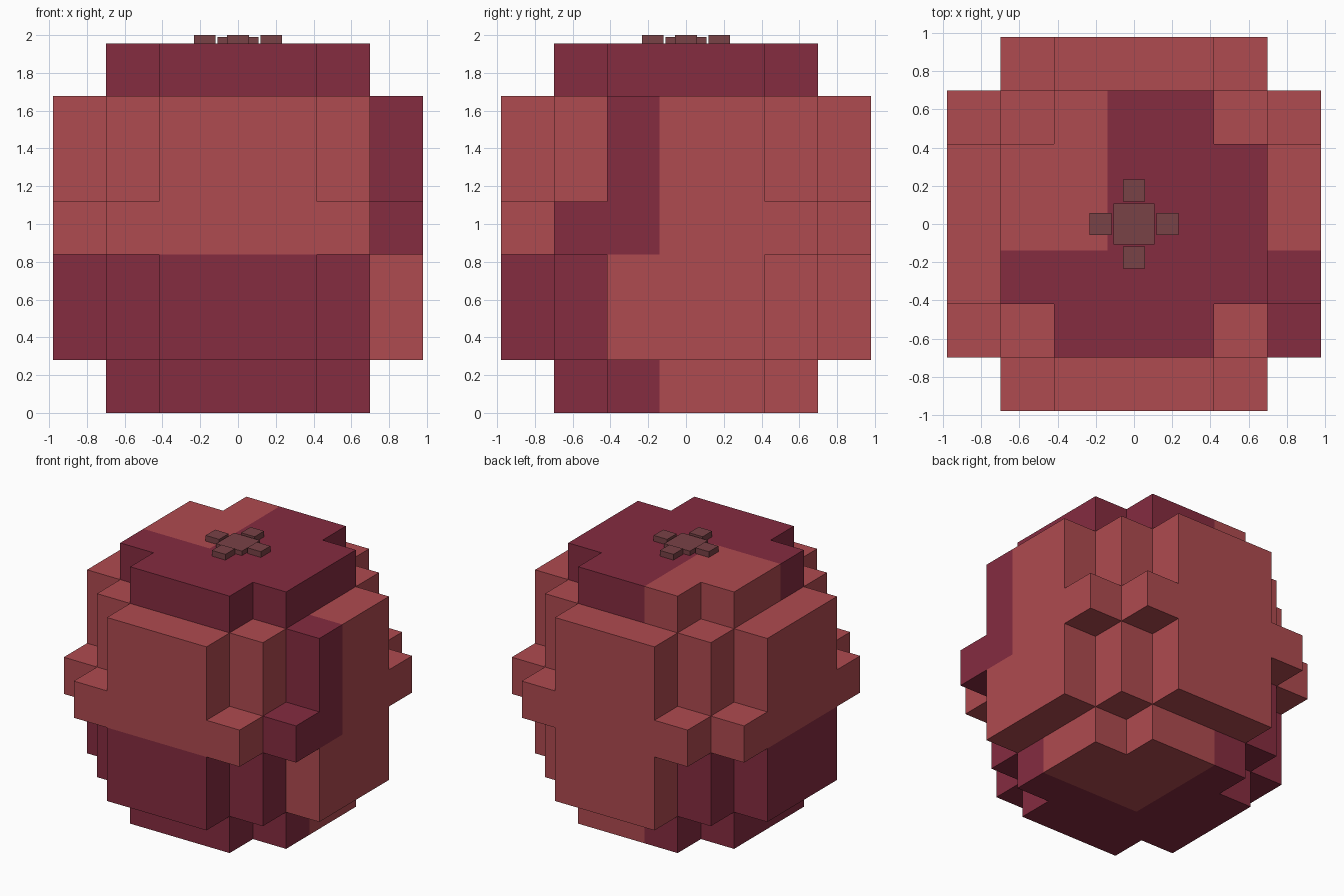
import bpy, bmesh, math
from mathutils import Vector

if "Cube" in bpy.data.objects:
    bpy.data.objects.remove(bpy.data.objects["Cube"])

V = 0.2795          # size of one block
TOP = 7 * V         # top of the blocky body


def material(name, rgb):
    m = bpy.data.materials.new(name)
    m.diffuse_color = (*rgb, 1)
    m.use_nodes = True
    m.node_tree.nodes["Principled BSDF"].inputs["Base Color"].default_value = m.diffuse_color
    return m


light_red = material("light_red", (0.43, 0.069, 0.08))
dark_red = material("dark_red", (0.235, 0.025, 0.051))
brown = material("brown", (0.19, 0.054, 0.061))


def filled(i, j, k):
    """Rounded block shape: each layer is a square with trimmed corners."""
    a, b, k = abs(i), abs(j), abs(k)
    if k > 3:
        return False
    if k == 3:                                  # caps
        return max(a, b) <= 2 and a + b < 4
    if k == 0:                                  # wide middle band
        return max(a, b) <= 3 and a + b < 6
    return max(a, b) <= 3 and a + b < 5         # upper and lower body


def is_dark(i, j, k):
    """Patchwork of the two reds."""
    if k == 3:
        return not (i < 0 and j >= 0)
    if k == -3:
        return not (i >= 0 and j >= 0)
    if k >= 0:
        return i == 3 and j < 0
    return i <= -2 or j <= -2


def finish(bm, name, mats):
    mesh = bpy.data.meshes.new(name)
    bm.to_mesh(mesh)
    bm.free()
    for m in mats:
        mesh.materials.append(m)
    ob = bpy.data.objects.new(name, mesh)
    bpy.context.collection.objects.link(ob)
    return ob


# Body: outer skin of the block shape, flat areas merged per colour
bm = bmesh.new()
R = range(-3, 4)
for cell in [(i, j, k) for i in R for j in R for k in R if filled(i, j, k)]:
    c = Vector(cell)
    for axis in range(3):
        for s in (-1, 1):
            n = Vector((0, 0, 0))
            n[axis] = s
            if filled(*(int(q) for q in c + n)):
                continue
            u = Vector((0, 0, 0))
            u[(axis + 1) % 3] = 0.5
            w = n.cross(u)
            corners = [c + n * 0.5 + p for p in (-u - w, u - w, u + w, w - u)]
            f = bm.faces.new([bm.verts.new((p + Vector((0, 0, 3.5))) * V) for p in corners])
            f.material_index = int(is_dark(*cell))
bmesh.ops.remove_doubles(bm, verts=bm.verts, dist=0.001)
bmesh.ops.dissolve_limit(bm, angle_limit=math.radians(1), use_dissolve_boundaries=False,
                         verts=bm.verts, edges=bm.edges, delimit={'MATERIAL'})
finish(bm, "body", [light_red, dark_red])


def box(name, x, y, half, height):
    bm = bmesh.new()
    bmesh.ops.create_cube(bm, size=1)
    for v in bm.verts:
        v.co = (x + v.co.x * 2 * half, y + v.co.y * 2 * half, TOP + (v.co.z + 0.5) * height)
    return finish(bm, name, [brown])


# Stem: low centre block with four slightly taller leaves around it
box("stem_centre", 0, 0, 0.108, 0.034)
for n, (x, y) in enumerate([(1, 0), (0, 1), (-1, 0), (0, -1)]):
    box(f"stem_leaf_{n + 1}", x * 0.176, y * 0.176, 0.057, 2 - TOP)
